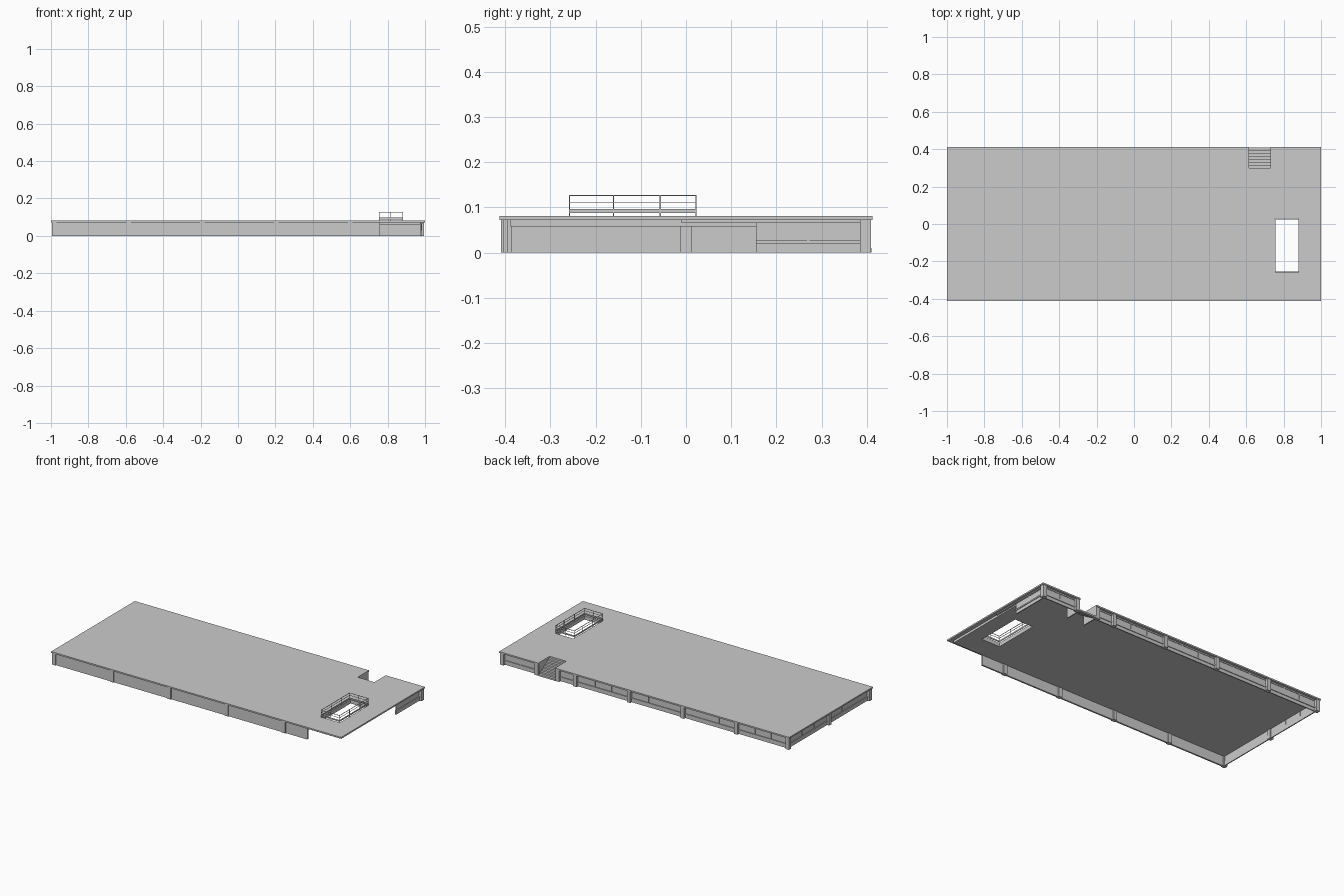
import bpy, bmesh

if "Cube" in bpy.data.objects:
    bpy.data.objects.remove(bpy.data.objects["Cube"])


def finish(name, bm):
    bmesh.ops.recalc_face_normals(bm, faces=bm.faces)
    me = bpy.data.meshes.new(name)
    bm.to_mesh(me)
    bm.free()
    ob = bpy.data.objects.new(name, me)
    bpy.context.collection.objects.link(ob)
    return ob


def add_box(bm, x0, x1, y0, y1, z0, z1):
    vs = bmesh.ops.create_cube(bm, size=1)["verts"]
    for v in vs:
        v.co.x = x1 if v.co.x > 0 else x0
        v.co.y = y1 if v.co.y > 0 else y0
        v.co.z = z1 if v.co.z > 0 else z0


def boxes(name, items):
    bm = bmesh.new()
    for b in items:
        add_box(bm, *b)
    return finish(name, bm)


# Opening for the stairwell hatch and notch for the outside stair
HX0, HX1, HY0, HY1 = 0.755, 0.88, -0.255, 0.03
NX0, NX1, NY = 0.615, 0.73, 0.30


def slab(name, hx, hy, z0, z1):
    """Flat plate with hatch hole and stair notch, made from a cell grid."""
    xs = [-hx, NX0, NX1, HX0, HX1, hx]
    ys = [-hy, HY0, HY1, NY, hy]
    bm = bmesh.new()
    grid = [[bm.verts.new((x, y, z0)) for y in ys] for x in xs]
    for i in range(len(xs) - 1):
        for j in range(len(ys) - 1):
            if (i, j) in ((1, 3), (3, 1)):
                continue
            bm.faces.new((grid[i][j], grid[i + 1][j],
                          grid[i + 1][j + 1], grid[i][j + 1]))
    ext = bmesh.ops.extrude_face_region(bm, geom=bm.faces[:])["geom"]
    for v in ext:
        if isinstance(v, bmesh.types.BMVert):
            v.co.z = z1
    return finish(name, bm)


slab("roof_deck", 1.0, 0.412, 0.072, 0.081)
slab("ceiling_core", 0.975, 0.388, 0.058, 0.072)


# Columns on the front, back and sides
C = 0.012
front_x = [-0.983, -0.585, -0.19, 0.205, 0.60]
back_x = [-0.983, -0.63, -0.26, 0.11, 0.48, 0.60, 0.745, 0.983]
cols = [(x, -0.397) for x in front_x] + [(x, 0.397) for x in back_x]
cols.append((-0.983, 0.0))
boxes("columns", [(x - C, x + C, y - C, y + C, 0, 0.072) for x, y in cols])

# Plain front wall, ending short of the open corner
boxes("front_wall", [(-0.98, 0.76, -0.403, -0.393, 0, 0.072)])


def window_bay(name, axis, side, a, b, panes):
    """Sill panel, rails, mullions and glass between two columns."""
    def put(lo, hi, d0, d1, z0, z1):
        d0, d1 = sorted((d0 * side, d1 * side))
        return (lo, hi, d0, d1, z0, z1) if axis == "x" else (d0, d1, lo, hi, z0, z1)
    d = 0.395 if axis == "x" else 0.981
    parts = [put(a, b, d - 0.006, d, 0, 0.02),
             put(a, b, d - 0.006, d + 0.004, 0.02, 0.028),
             put(a, b, d - 0.006, d + 0.002, 0.064, 0.072)]
    for i in range(1, panes):
        m = a + (b - a) * i / panes
        parts.append(put(m - 0.003, m + 0.003, d - 0.006, d + 0.002, 0.028, 0.064))
    boxes(name + "_frame", parts)
    boxes(name + "_glass", [put(a, b, d - 0.004, d - 0.001, 0.028, 0.064)])


# Glazed back side, skipping the stair notch
for i in range(len(back_x) - 1):
    a, b = back_x[i] + C, back_x[i + 1] - C
    if i != 5:
        window_bay(f"back_window_{i}", "x", 1, a, b, max(1, round((b - a) / 0.115)))

# Glazed left side and the short right wall
window_bay("left_window_front", "y", -1, -0.385, -C, 3)
window_bay("left_window_back", "y", -1, C, 0.385, 3)
window_bay("right_window", "y", 1, 0.155, 0.385, 2)
boxes("right_beam", [(0.975, 0.987, -0.01, 0.385, 0.066, 0.072)])

# Outside stair: stepped profile with sloping underside
N = 7
prof = []
for i in range(N):
    z = 0.081 * (1 - (i + 1) / (N + 1))
    prof += [(NY + 0.11 * i / N, z), (NY + 0.11 * (i + 1) / N, z)]
prof += [(NY + 0.11, 0), (NY + 0.095, 0), (NY, 0.06)]
bm = bmesh.new()
face = bm.faces.new([bm.verts.new((NX0, y, z)) for y, z in prof])
ext = bmesh.ops.extrude_face_region(bm, geom=[face])["geom"]
bmesh.ops.translate(bm, vec=(NX1 - NX0, 0, 0),
                    verts=[g for g in ext if isinstance(g, bmesh.types.BMVert)])
finish("outside_stair", bm)

# Walls flanking the stair
boxes("stair_side_walls", [(NX0 - 0.006, NX0, NY, 0.405, 0, 0.072),
                           (NX1, NX1 + 0.006, NY, 0.405, 0, 0.072)])

# Guard rail round the hatch: top rail, mid rail, kick plate and posts
T = 0.0012
rx0, rx1, ry0, ry1 = HX0 - 0.001, HX1 + 0.001, HY0 - 0.003, HY1 - 0.008
rails = []
for z0, z1 in ((0.125, 0.1275), (0.111, 0.1125), (0.088, 0.097)):
    for x in (rx0, rx1):
        rails.append((x - T, x + T, ry0, ry1, z0, z1))
    for y in (ry0, ry1):
        rails.append((rx0, rx1, y - T, y + T, z0, z1))
xm = (rx0 + rx1) / 2
posts = [(x, y) for x in (rx0, rx1) for y in (ry0, -0.16, -0.057, ry1)]
posts += [(xm, ry0), (xm, ry1)]
for x, y in posts:
    rails.append((x - T, x + T, y - T, y + T, 0.08, 0.1275))
boxes("hatch_guard_rail", rails)
